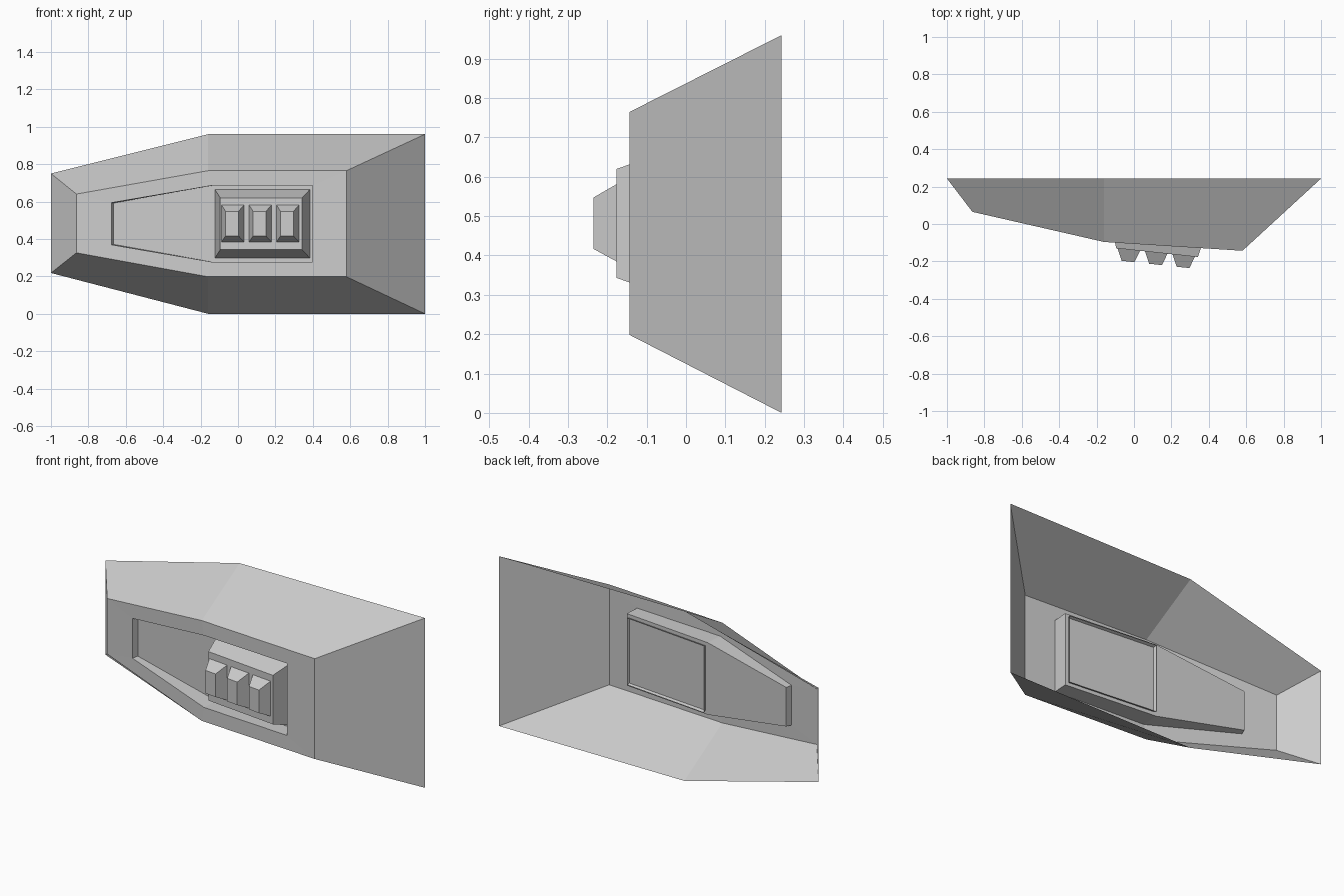
import bpy

cube = bpy.data.objects.get("Cube")
if cube:
    bpy.data.objects.remove(cube)

grey = bpy.data.materials.new("plain_grey")
grey.use_nodes = True
grey.diffuse_color = (0.6, 0.6, 0.6, 1)
grey.node_tree.nodes["Principled BSDF"].inputs["Base Color"].default_value = (0.6, 0.6, 0.6, 1)


def ring(*stations):
    """Closed loop from (x, y, low z, high z) stations listed left to right."""
    low = [(x, y, z0) for x, y, z0, z1 in stations]
    high = [(x, y, z1) for x, y, z0, z1 in reversed(stations)]
    return low + high


def nested_rings(name, rings):
    """Skin successive rings and close the last one; the first stays open."""
    n = len(rings[0])
    verts = [v for r in rings for v in r]
    faces = []
    for k in range(len(rings) - 1):
        a, b = k * n, (k + 1) * n
        for i in range(n):
            j = (i + 1) % n
            faces.append((a + i, a + j, b + j, b + i))
    faces.append(tuple(range(len(verts) - n, len(verts))))
    mesh = bpy.data.meshes.new(name)
    mesh.from_pydata(verts, [], faces)
    mesh.materials.append(grey)
    obj = bpy.data.objects.new(name, mesh)
    bpy.context.collection.objects.link(obj)
    return obj


def floor_y(x):
    return 0.055 - 0.095 * (x + 0.665)


def block_y(x):
    return -0.13 - 0.108 * (x + 0.09)


# Open-backed shell: back rim, front edge, recess rim, recess floor
nested_rings("shell", [
    ring((-1, 0.243, 0.218, 0.75), (-0.16, 0.243, 0, 0.96), (1, 0.243, 0, 0.96)),
    ring((-0.864, 0.065, 0.326, 0.64), (-0.16, -0.096, 0.198, 0.765),
         (0.58, -0.143, 0.198, 0.765)),
    ring((-0.676, 0.022, 0.369, 0.594), (-0.145, -0.097, 0.278, 0.685),
         (0.398, -0.131, 0.278, 0.685)),
    ring((-0.665, floor_y(-0.665), 0.371, 0.592), (-0.14, floor_y(-0.14), 0.278, 0.685),
         (0.403, floor_y(0.403), 0.278, 0.685)),
])

# Bevelled block standing in the recess, poking slightly through its floor
nested_rings("bevelled_block", [
    ring((-0.127, 0.022, 0.292, 0.67), (0.39, -0.03, 0.292, 0.67)),
    ring((-0.095, block_y(-0.095), 0.343, 0.62), (0.342, block_y(0.342), 0.343, 0.62)),
])

# Three tapered studs on the block
for i, x in enumerate((-0.088, 0.059, 0.206)):
    x1, t0, t1 = x + 0.12, x + 0.022, x + 0.09
    nested_rings(f"stud_{i + 1}", [
        ring((x, block_y(x), 0.384, 0.582), (x1, block_y(x1), 0.384, 0.582)),
        ring((t0, block_y(t0) - 0.064, 0.417, 0.547), (t1, block_y(t1) - 0.064, 0.417, 0.547)),
    ])
